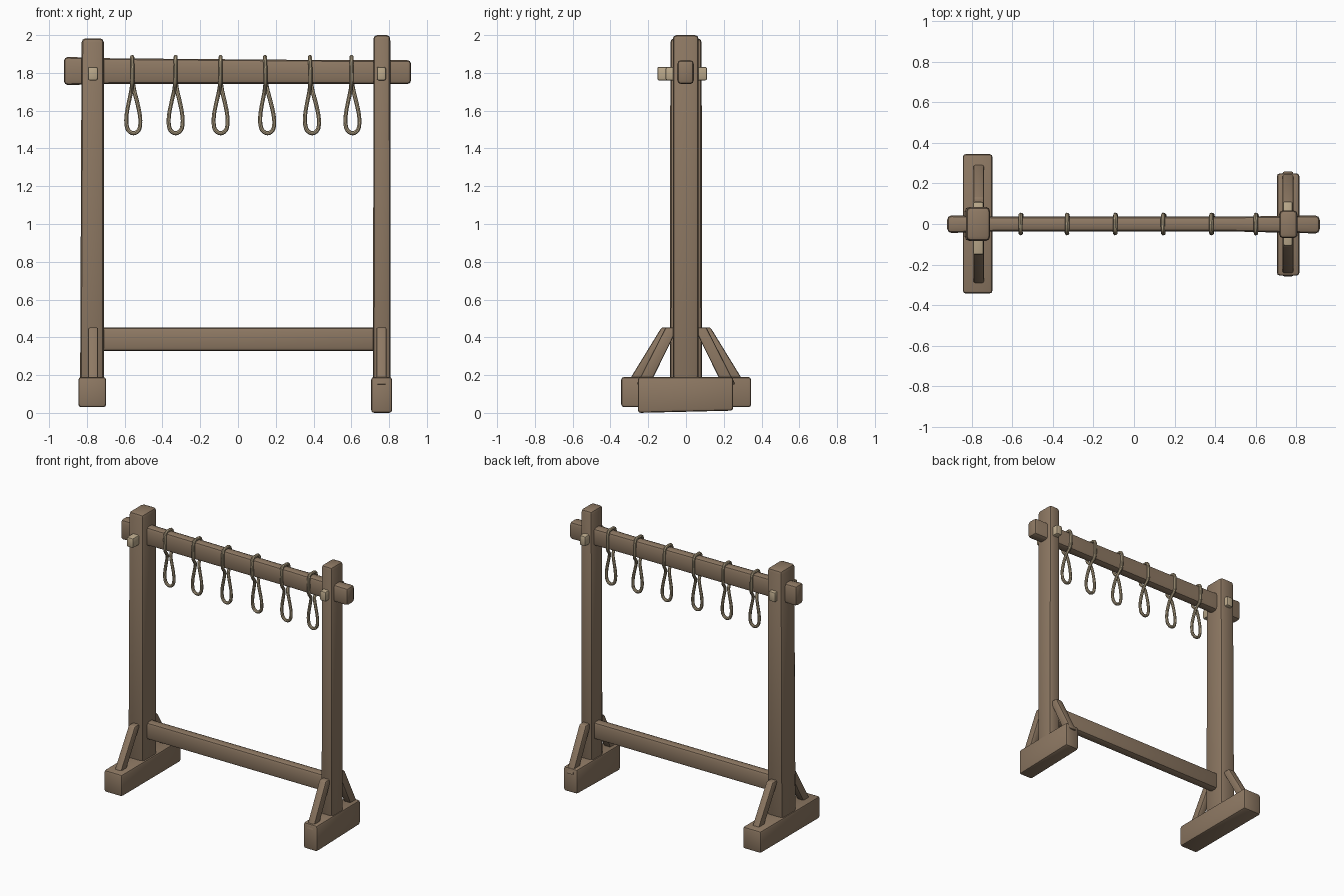
import bpy, bmesh, math
from mathutils import Vector

if "Cube" in bpy.data.objects:
    bpy.data.objects.remove(bpy.data.objects["Cube"])


def material(name, rgb):
    m = bpy.data.materials.new(name)
    m.diffuse_color = (*rgb, 1)
    m.use_nodes = True
    m.node_tree.nodes["Principled BSDF"].inputs["Base Color"].default_value = m.diffuse_color
    return m


WOOD = material("brown wood", (0.27, 0.19, 0.125))
PEG = material("pale wood", (0.50, 0.40, 0.26))
ROPE = material("rope tan", (0.42, 0.34, 0.22))


def finish(ob, mat):
    ob.data.materials.append(mat)
    bpy.ops.object.select_all(action='DESELECT')
    ob.select_set(True)
    bpy.context.view_layer.objects.active = ob
    bpy.ops.object.shade_smooth_by_angle(angle=math.radians(40))


def timber(name, axis, sections, bevel, mat=WOOD):
    """Loft rectangles along an axis; section = (pos, a0, a1, b0, b1)."""
    bm = bmesh.new()
    rings = []
    for p, a0, a1, b0, b1 in sections:
        ring = []
        for a, b in ((a0, b0), (a1, b0), (a1, b1), (a0, b1)):
            co = [a, b]
            co.insert(axis, p)
            ring.append(bm.verts.new(co))
        rings.append(ring)
    for r, s in zip(rings, rings[1:]):
        for i in range(4):
            j = (i + 1) % 4
            bm.faces.new((r[i], r[j], s[j], s[i]))
    bm.faces.new(rings[0][::-1])
    bm.faces.new(rings[-1])
    bmesh.ops.recalc_face_normals(bm, faces=bm.faces)
    sharp = [e for e in bm.edges if e.calc_face_angle(0) > 0.5]
    bmesh.ops.bevel(bm, geom=sharp, offset=bevel, segments=2, profile=0.5,
                    affect='EDGES', clamp_overlap=True)
    me = bpy.data.meshes.new(name)
    bm.to_mesh(me)
    bm.free()
    ob = bpy.data.objects.new(name, me)
    bpy.context.collection.objects.link(ob)
    finish(ob, mat)
    return ob


# Feet
timber("left_foot", 1, [(-0.343, -0.845, -0.698, 0.03, 0.19),
                        (0.345, -0.845, -0.698, 0.03, 0.19)], 0.015)
timber("right_foot", 1, [(-0.255, 0.705, 0.816, 0.0, 0.19),
                         (0.25, 0.705, 0.816, 0.012, 0.19)], 0.015)

# Posts
timber("left_post", 2, [(0.12, -0.836, -0.71, -0.085, 0.085),
                        (1.983, -0.828, -0.71, -0.083, 0.083)], 0.022)
timber("right_post", 2, [(0.12, 0.715, 0.808, -0.07, 0.067),
                         (2.0, 0.717, 0.806, -0.07, 0.067)], 0.02)

# Top rail, slimmer in the middle, and lower rail
timber("top_rail", 0, [(-0.922, -0.045, 0.043, 1.735, 1.885),
                       (-0.66, -0.036, 0.036, 1.742, 1.877),
                       (0.45, -0.036, 0.036, 1.742, 1.868),
                       (0.917, -0.047, 0.042, 1.74, 1.868)], 0.022)
timber("lower_rail", 0, [(-0.75, -0.036, 0.036, 0.328, 0.453),
                         (0.75, -0.036, 0.036, 0.328, 0.453)], 0.02)

# Slanted braces, front and back of each post
for side, x0, x1, low, high in (("left", -0.793, -0.74, 0.315, 0.13),
                                ("right", 0.732, 0.787, 0.262, 0.108)):
    for end, s in (("front", -1), ("back", 1)):
        timber(f"{side}_{end}_brace", 2,
               [(0.15, x0, x1, s * low, s * (low - 0.07)),
                (0.452, x0, x1, s * high, s * (high - 0.065))], 0.009)

# Pegs pinning the top rail
timber("left_peg", 1, [(-0.152, -0.795, -0.742, 1.76, 1.832),
                       (0.11, -0.795, -0.742, 1.76, 1.832)], 0.01, PEG)
timber("right_peg", 1, [(-0.108, 0.735, 0.783, 1.76, 1.832),
                        (0.112, 0.735, 0.783, 1.76, 1.832)], 0.01, PEG)

# Rope loops: half of the path, over the rail and down to the drop's bottom
HALF = [(0.0, -0.026, 1.882), (0.0, -0.043, 1.858), (0.0, -0.045, 1.80),
        (-0.002, -0.042, 1.75), (-0.005, -0.022, 1.722), (-0.010, -0.006, 1.695),
        (-0.022, -0.001, 1.645), (-0.034, 0, 1.585), (-0.037, 0, 1.535),
        (-0.028, 0, 1.497)]
path = ([Vector((0, 0, 1.883))] + [Vector(p) for p in HALF] + [Vector((0, 0, 1.480))]
        + [Vector((-x, -y, z)) for x, y, z in reversed(HALF)])


def smooth_closed(pts, n=3):
    out = []
    for i in range(len(pts)):
        a, b, c, d = (pts[(i + k) % len(pts)] for k in (-1, 0, 1, 2))
        for k in range(n):
            t = k / n
            out.append(0.5 * (2 * b + (c - a) * t + (2 * a - 5 * b + 4 * c - d) * t * t
                              + (3 * b - a - 3 * c + d) * t ** 3))
    return out


for i, (x, lean) in enumerate([(-0.56, 0.006), (-0.33, 0.0), (-0.092, 0.0),
                               (0.143, 0.012), (0.381, 0.011), (0.601, 0.005)]):
    cu = bpy.data.curves.new("rope_path", 'CURVE')
    cu.dimensions = '3D'
    cu.bevel_depth = 0.011
    cu.bevel_resolution = 2
    sp = cu.splines.new('POLY')
    pts = smooth_closed(path)
    sp.points.add(len(pts) - 1)
    for p, v in zip(sp.points, pts):
        p.co = (x + v.x + lean * (1.88 - v.z) / 0.35, v.y, v.z, 1)
    sp.use_cyclic_u = True
    tmp = bpy.data.objects.new("rope_tmp", cu)
    bpy.context.collection.objects.link(tmp)
    me = bpy.data.meshes.new_from_object(tmp)
    bpy.data.objects.remove(tmp)
    me.materials.clear()
    ob = bpy.data.objects.new(f"rope_loop_{i + 1}", me)
    bpy.context.collection.objects.link(ob)
    finish(ob, ROPE)
